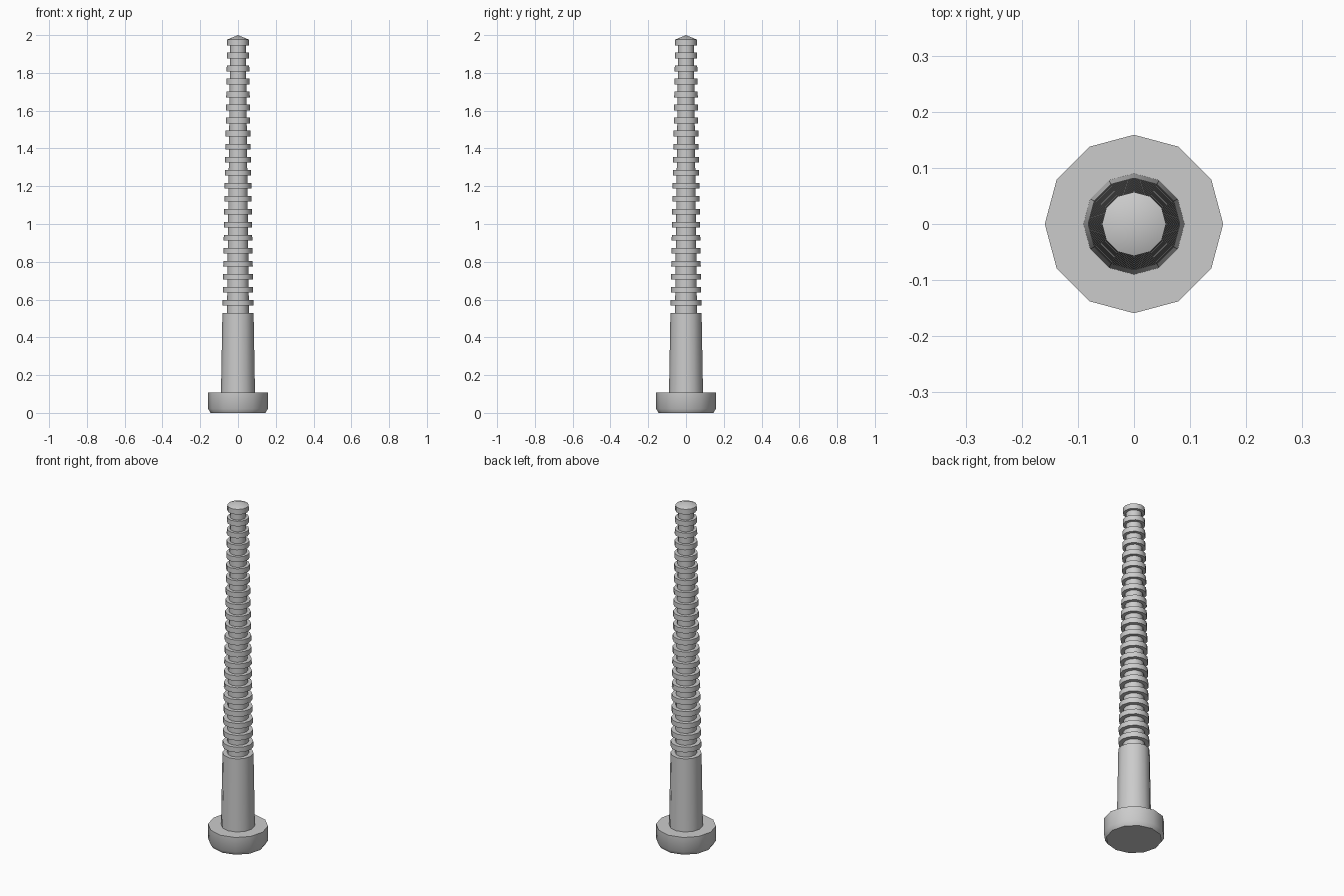
import bpy, bmesh, math

if "Cube" in bpy.data.objects:
    bpy.data.objects.remove(bpy.data.objects["Cube"])

SIDES = 12


def lathe(name, profile):
    """Revolve (radius, z) points around z; zero radius closes to a point."""
    bm = bmesh.new()
    rings = []
    for r, z in profile:
        if r == 0:
            rings.append([bm.verts.new((0, 0, z))])
        else:
            rings.append([bm.verts.new((r * math.cos(2 * math.pi * i / SIDES),
                                        r * math.sin(2 * math.pi * i / SIDES), z))
                          for i in range(SIDES)])
    for a, b in zip(rings, rings[1:]):
        for i in range(SIDES):
            j = (i + 1) % SIDES
            if len(a) == 1:
                bm.faces.new((a[0], b[j], b[i]))
            elif len(b) == 1:
                bm.faces.new((a[i], a[j], b[0]))
            else:
                bm.faces.new((a[i], a[j], b[j], b[i]))
    bmesh.ops.recalc_face_normals(bm, faces=bm.faces)
    mesh = bpy.data.meshes.new(name)
    bm.to_mesh(mesh)
    bm.free()
    ob = bpy.data.objects.new(name, mesh)
    bpy.context.collection.objects.link(ob)
    bpy.ops.object.select_all(action='DESELECT')
    ob.select_set(True)
    bpy.context.view_layer.objects.active = ob
    bpy.ops.object.shade_smooth_by_angle(angle=math.radians(35))
    return ob


def outer(z):
    return 0.09 + (0.057 - 0.09) * (z - 0.107) / (1.975 - 0.107)


def core(z):
    return 0.058 + (0.041 - 0.058) * (z - 0.53) / (1.975 - 0.53)


# Bolt: chamfered head, tapered shank, ridged shaft, shallow pointed tip
profile = [(0, 0), (0.145, 0), (0.159, 0.022), (0.159, 0.107),
           (outer(0.107), 0.107), (outer(0.53), 0.53)]
RIDGES, PITCH, HEIGHT = 21, 0.0689, 0.03
for k in range(RIDGES):
    low = 0.568 + k * PITCH
    high = low + HEIGHT
    start = profile[-1][1]
    profile += [(core(start), start), (core(low), low),
                (outer(low), low), (outer(high), high)]
profile.append((0, 2.0))
lathe("ridged_bolt", profile)
